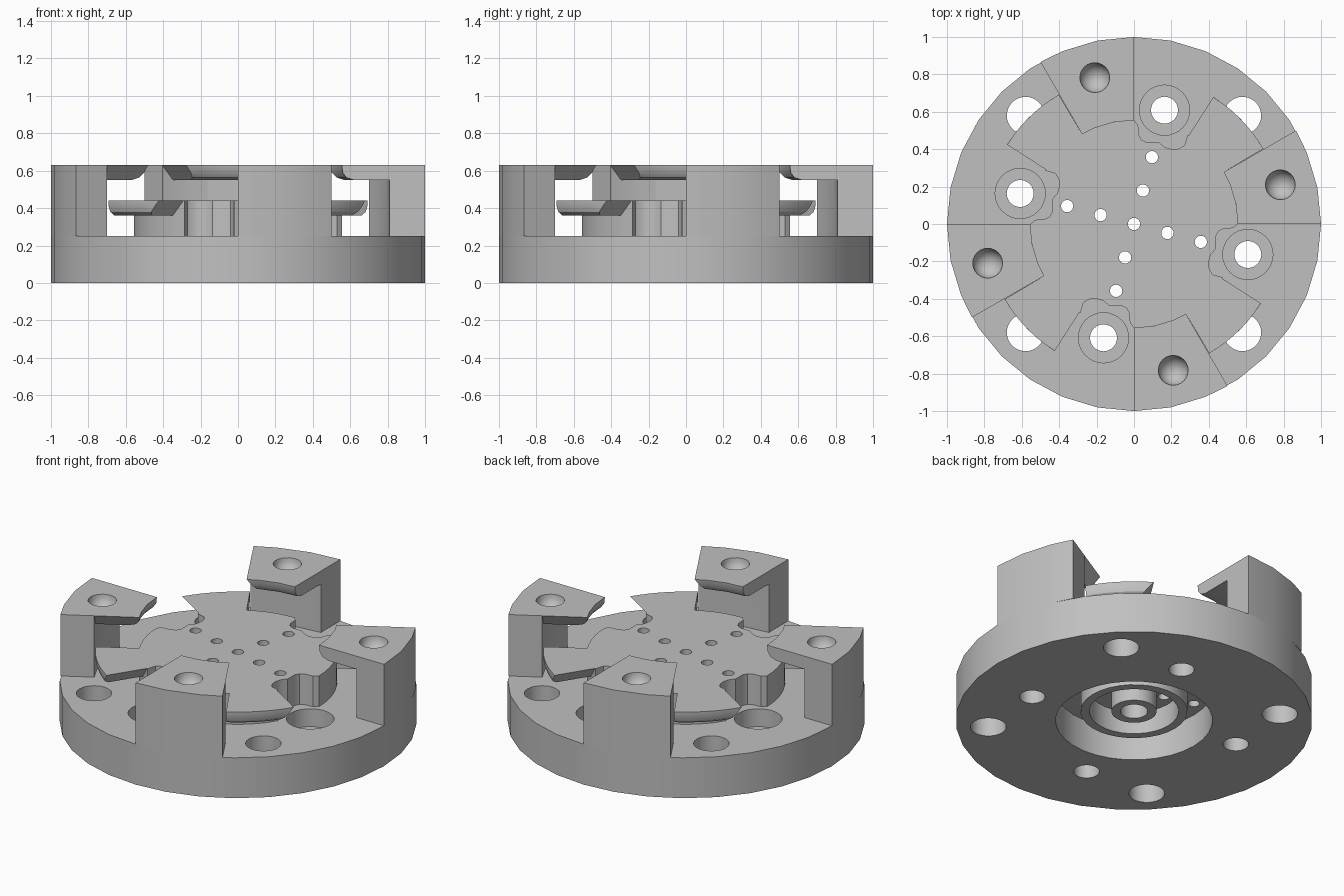
import bpy, bmesh, math
from mathutils import Vector, Matrix

cube = bpy.data.objects.get("Cube")
if cube:
    bpy.data.objects.remove(cube)

grey = bpy.data.materials.new("plain grey")
grey.use_nodes = True
COLOUR = (0.53, 0.53, 0.53, 1)
grey.diffuse_color = COLOUR
grey.node_tree.nodes["Principled BSDF"].inputs["Base Color"].default_value = COLOUR

SEGS = 32
BASE_TOP, TOP = 0.25, 0.63


def polar(r, deg, z=0.0):
    a = math.radians(deg)
    return Vector((r * math.cos(a), r * math.sin(a), z))


def finish(name, bm):
    bmesh.ops.remove_doubles(bm, verts=bm.verts, dist=1e-5)
    bmesh.ops.recalc_face_normals(bm, faces=bm.faces)
    mesh = bpy.data.meshes.new(name)
    bm.to_mesh(mesh)
    bm.free()
    mesh.materials.append(grey)
    obj = bpy.data.objects.new(name, mesh)
    bpy.context.collection.objects.link(obj)
    return obj


def loft(bm, rings, cap=True, closed=False):
    """Skin a list of closed rings with equal point counts."""
    rows = [[bm.verts.new(p) for p in ring] for ring in rings]
    pairs = list(zip(rows, rows[1:])) + ([(rows[-1], rows[0])] if closed else [])
    for a, b in pairs:
        n = len(a)
        for i in range(n):
            j = (i + 1) % n
            bm.faces.new((a[i], a[j], b[j], b[i]))
    if cap:
        bm.faces.new(rows[0][::-1])
        bm.faces.new(rows[-1])


def circle(r, z, at=Vector(), segs=SEGS):
    return [at + polar(r, 360 * i / segs, z) for i in range(segs)]


def cut(obj, cutter):
    mod = obj.modifiers.new("cut", "BOOLEAN")
    mod.operation = "DIFFERENCE"
    mod.solver = "EXACT"
    mod.object = cutter


def smooth(obj):
    bpy.ops.object.select_all(action="DESELECT")
    bpy.context.view_layer.objects.active = obj
    obj.select_set(True)
    for mod in list(obj.modifiers):
        bpy.ops.object.modifier_apply(modifier=mod.name)
    bpy.ops.object.shade_smooth_by_angle(angle=math.radians(30))


# Drill sets: bolt holes and counterbored screw holes, then small vents
bm = bmesh.new()
for k in range(4):
    bolt = polar(0.82, 45 + 90 * k)
    loft(bm, [circle(0.1, -0.1, bolt), circle(0.1, 0.3, bolt)])
    screw = polar(0.63, 75 + 90 * k)
    loft(bm, [circle(0.072, -0.1, screw), circle(0.072, 0.14, screw),
              circle(0.134, 0.14, screw), circle(0.134, 0.3, screw)])
bolts = finish("bolt_cutter", bm)

bm = bmesh.new()
spots = [Vector()] + [polar(r, 75 + 90 * k) for k in range(4) for r in (0.185, 0.37)]
for spot in spots:
    loft(bm, [circle(0.033, -0.1, spot, 16), circle(0.033, 0.6, spot, 16)])
vents = finish("vent_cutter", bm)

# Base disc with underside recess, ring and centre boss
base_profile = [(0.077, BASE_TOP), (0.077, 0.06), (0.127, 0.06), (0.127, 0.2),
                (0.25, 0.2), (0.25, 0.06), (0.3, 0.06), (0.3, 0.2),
                (0.44, 0.2), (0.44, 0), (1, 0), (1, BASE_TOP)]
bm = bmesh.new()
loft(bm, [circle(r, z) for r, z in base_profile], cap=False, closed=True)
base = finish("base_disc", bm)
cut(base, bolts)
cut(base, vents)

# Centre plate: notched hub below, four undercut lobes above
NOTCH = [(0.27, 0.42), (0.235, 0.4), (0.2, 0.4), (0.165, 0.41), (0.135, 0.435),
         (0.07, 0.435), (0.04, 0.45), (0.025, 0.48), (0.022, 0.53)]
HUB = 0.555


def plate_ring(lobe_r, z, slant):
    """Outline at one height; slant pulls the lobe's far end back."""
    start, end = 30.2, 58 - math.degrees(slant / lobe_r)
    quarter = [polar(HUB, 30, z)]
    quarter += [polar(lobe_r, start + (end - start) * i / 7, z) for i in range(8)]
    quarter += [polar(HUB, 58.3 - math.degrees(slant / HUB), z), polar(HUB, 59, z)]
    quarter += [Vector((x, y, z)) for x, y in NOTCH]
    quarter += [polar(HUB, 90 + 6 * i, z) for i in range(5)]
    return [Matrix.Rotation(math.pi / 2 * k, 3, "Z") @ p for k in range(4) for p in quarter]


bm = bmesh.new()
loft(bm, [plate_ring(HUB, BASE_TOP, 0.07), plate_ring(HUB, 0.36, 0.07),
          plate_ring(0.765, 0.36, 0.07), plate_ring(0.79, 0.38, 0.052),
          plate_ring(0.8, 0.41, 0.026), plate_ring(0.8, 0.44, 0)])
plate = finish("centre_plate", bm)
cut(plate, vents)

# Four posts, each a column with an inward lip and a round dimple
ANGLES = (0, 11.25, 22.5, 30)
COLUMN = [(0.81, BASE_TOP), (1, BASE_TOP), (1, TOP), (0.81, TOP)]
LIP = [(0.81, TOP), (0.555, TOP), (0.56, 0.59), (0.58, 0.563), (0.62, 0.55), (0.81, 0.55)]


def sector(name, profile, slant, turn):
    """Sweep a profile through the post's angle, undercutting the last end."""
    bm = bmesh.new()
    rings = []
    for deg in ANGLES:
        ring = []
        for r, z in profile:
            p = polar(r, deg, z)
            if deg == ANGLES[-1]:
                p += polar(slant * (TOP - z), deg - 90)
            ring.append(p)
        rings.append(ring)
    loft(bm, rings)
    bm.transform(Matrix.Rotation(turn, 4, "Z"))
    return finish(name, bm)


bm = bmesh.new()
for k in range(4):
    bmesh.ops.create_uvsphere(bm, u_segments=24, v_segments=12, radius=0.08,
                              matrix=Matrix.Translation(polar(0.81, 15 + 90 * k, TOP)))
dimples = finish("dimple_cutter", bm)

parts = [base, plate]
for k, side in enumerate(("left", "back", "right", "front")):
    turn = math.pi / 2 * k
    for name, profile, slant in (("post", COLUMN, 0), ("lip", LIP, 0.8)):
        part = sector(f"{side}_{name}", profile, slant, turn)
        cut(part, dimples)
        parts.append(part)

for part in parts:
    smooth(part)
for helper in (bolts, vents, dimples):
    bpy.data.objects.remove(helper)
